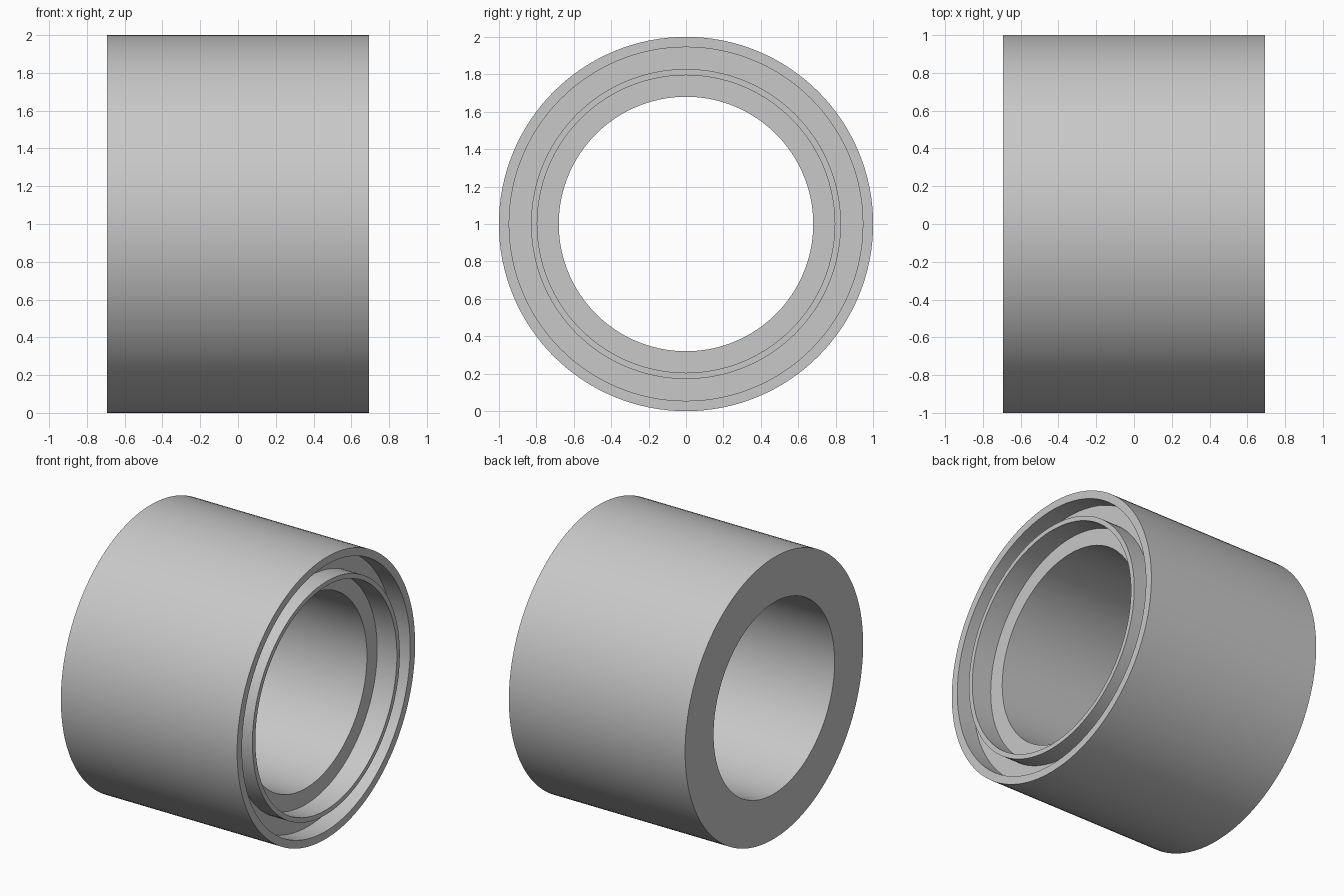
import bpy
import bmesh
import math
from mathutils import Vector

cube = bpy.data.objects.get("Cube")
if cube:
    bpy.data.objects.remove(cube, do_unlink=True)

HALF = 0.693          # half length along x
OUTER, BORE = 1.0, 0.68
GROOVE_OUT, GROOVE_IN = 0.945, 0.828
RECESS = 0.795
GROOVE_DEPTH, RECESS_DEPTH = 0.135, 0.155
SEGMENTS = 128

# Plain grey finish
grey = bpy.data.materials.new("plain_grey")
grey.use_nodes = True
colour = (0.58, 0.58, 0.58, 1)
grey.diffuse_color = colour
grey.node_tree.nodes["Principled BSDF"].inputs["Base Color"].default_value = colour


def lathe(name, profile, material):
    """Turn a closed (x, radius) profile around the x axis."""
    bm = bmesh.new()
    verts = [bm.verts.new((x, 0, r)) for x, r in profile]
    edges = [bm.edges.new((a, b)) for a, b in zip(verts, verts[1:] + verts[:1])]
    bmesh.ops.spin(bm, geom=verts + edges, cent=(0, 0, 0), axis=(1, 0, 0),
                   angle=math.tau, steps=SEGMENTS)
    bmesh.ops.remove_doubles(bm, verts=bm.verts, dist=0.0001)
    bmesh.ops.recalc_face_normals(bm, faces=bm.faces)
    mesh = bpy.data.meshes.new(name)
    bm.to_mesh(mesh)
    bm.free()
    mesh.materials.append(material)
    obj = bpy.data.objects.new(name, mesh)
    bpy.context.collection.objects.link(obj)
    return obj


# Sleeve: plain end at -x, ring groove and stepped bore at +x
sleeve = lathe("bushing_sleeve", [
    (-HALF, BORE),
    (-HALF, OUTER),
    (HALF, OUTER),
    (HALF, GROOVE_OUT),
    (HALF - GROOVE_DEPTH, GROOVE_OUT),
    (HALF - GROOVE_DEPTH, GROOVE_IN),
    (HALF, GROOVE_IN),
    (HALF, RECESS),
    (HALF - RECESS_DEPTH, RECESS),
    (HALF - RECESS_DEPTH, BORE),
], grey)
sleeve.location = Vector((0, 0, OUTER))

# Smooth round walls with crisp rims
bpy.ops.object.select_all(action='DESELECT')
sleeve.select_set(True)
bpy.context.view_layer.objects.active = sleeve
bpy.ops.object.shade_smooth_by_angle(angle=math.radians(30))
